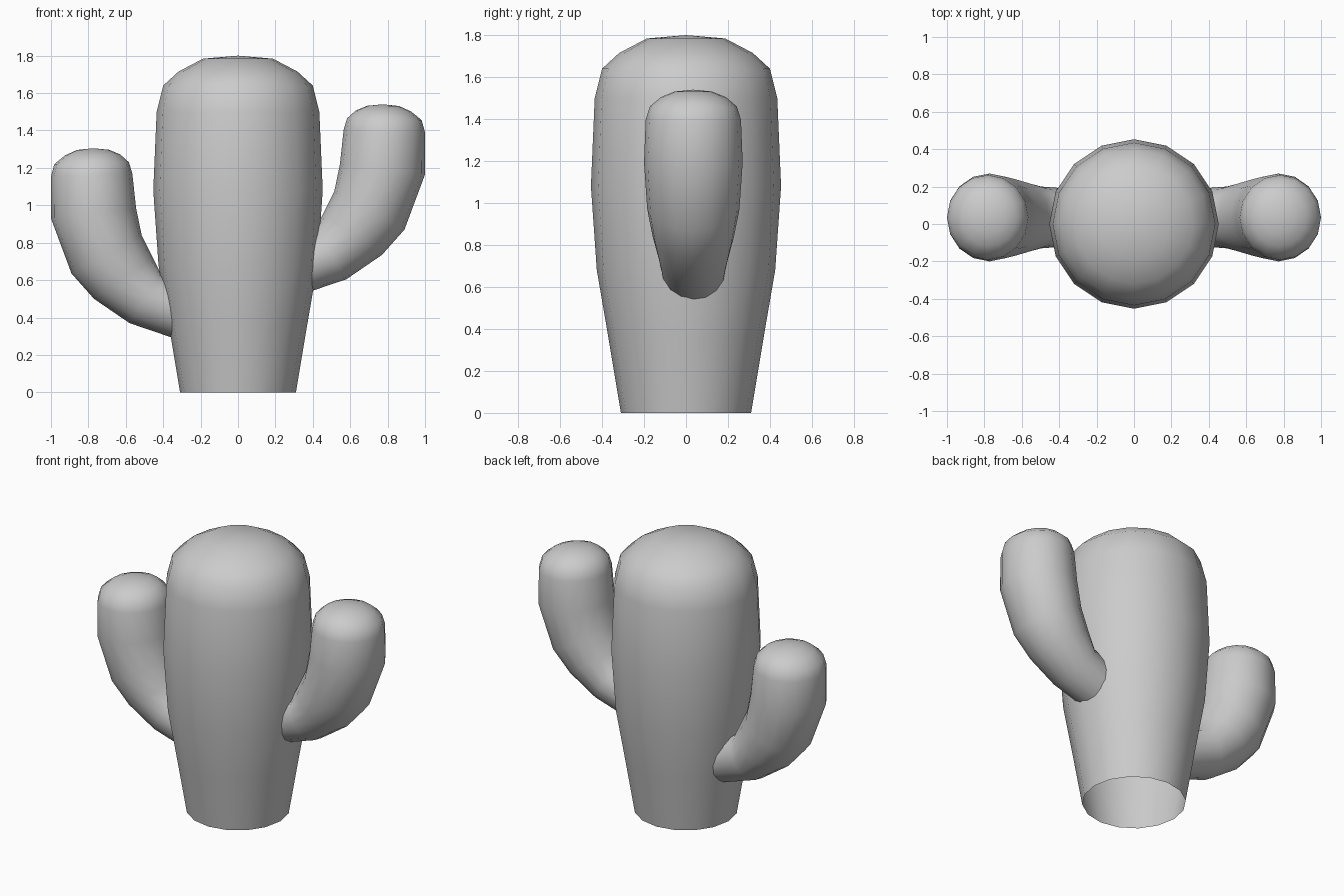
import bpy, bmesh
from math import cos, sin, tau
from mathutils import Vector

if "Cube" in bpy.data.objects:
    bpy.data.objects.remove(bpy.data.objects["Cube"])

SIDES = 16


def skin(name, rings, tip):
    """Bridge rings of points into an open-ended tube closed by a fan at the tip."""
    bm = bmesh.new()
    loops = [[bm.verts.new(p) for p in ring] for ring in rings]
    for a, b in zip(loops, loops[1:]):
        for i in range(SIDES):
            j = (i + 1) % SIDES
            bm.faces.new((a[i], a[j], b[j], b[i]))
    top = bm.verts.new(tip)
    for i in range(SIDES):
        bm.faces.new((loops[-1][i], loops[-1][(i + 1) % SIDES], top))
    bmesh.ops.recalc_face_normals(bm, faces=bm.faces)
    for f in bm.faces:
        f.smooth = True
    mesh = bpy.data.meshes.new(name)
    bm.to_mesh(mesh)
    bm.free()
    obj = bpy.data.objects.new(name, mesh)
    bpy.context.collection.objects.link(obj)
    return obj


def ellipse(center, u, v):
    return [center + u * cos(tau * i / SIDES) + v * sin(tau * i / SIDES)
            for i in range(SIDES)]


# Trunk: lathed profile (radius, height), open at the base
trunk = [(.31, 0), (.37, .36), (.425, .68), (.453, 1.08), (.435, 1.5),
         (.40, 1.64), (.318, 1.715), (.187, 1.784)]
skin("trunk", [ellipse(Vector((0, 0, z)), Vector((r, 0, 0)), Vector((0, r, 0)))
               for r, z in trunk], (0, 0, 1.8))

# Arm sections: outer x, z, inner x, z, half depth in y
ARM = [(.33, .285, .27, .575, .15), (.58, .37, .41, .63, .165),
       (.77, .50, .455, .72, .195), (.89, .635, .515, .84, .22),
       (1.0, .93, .545, .985, .235), (1.0, 1.155, .565, 1.17, .227),
       (.982, 1.22, .583, 1.23, .207), (.925, 1.267, .63, 1.272, .155),
       (.86, 1.296, .69, 1.297, .088)]


def arm(name, side, lift):
    rings = []
    for ox, oz, ix, iz, depth in ARM:
        outer = Vector((side * ox, .035, oz + lift))
        inner = Vector((side * ix, .035, iz + lift))
        rings.append(ellipse((outer + inner) / 2, (outer - inner) / 2,
                             Vector((0, depth, 0))))
    return skin(name, rings, (side * .775, .035, 1.305 + lift))


# Same arm on both sides, the right one higher up
arm("left_arm", -1, 0)
arm("right_arm", 1, .235)
